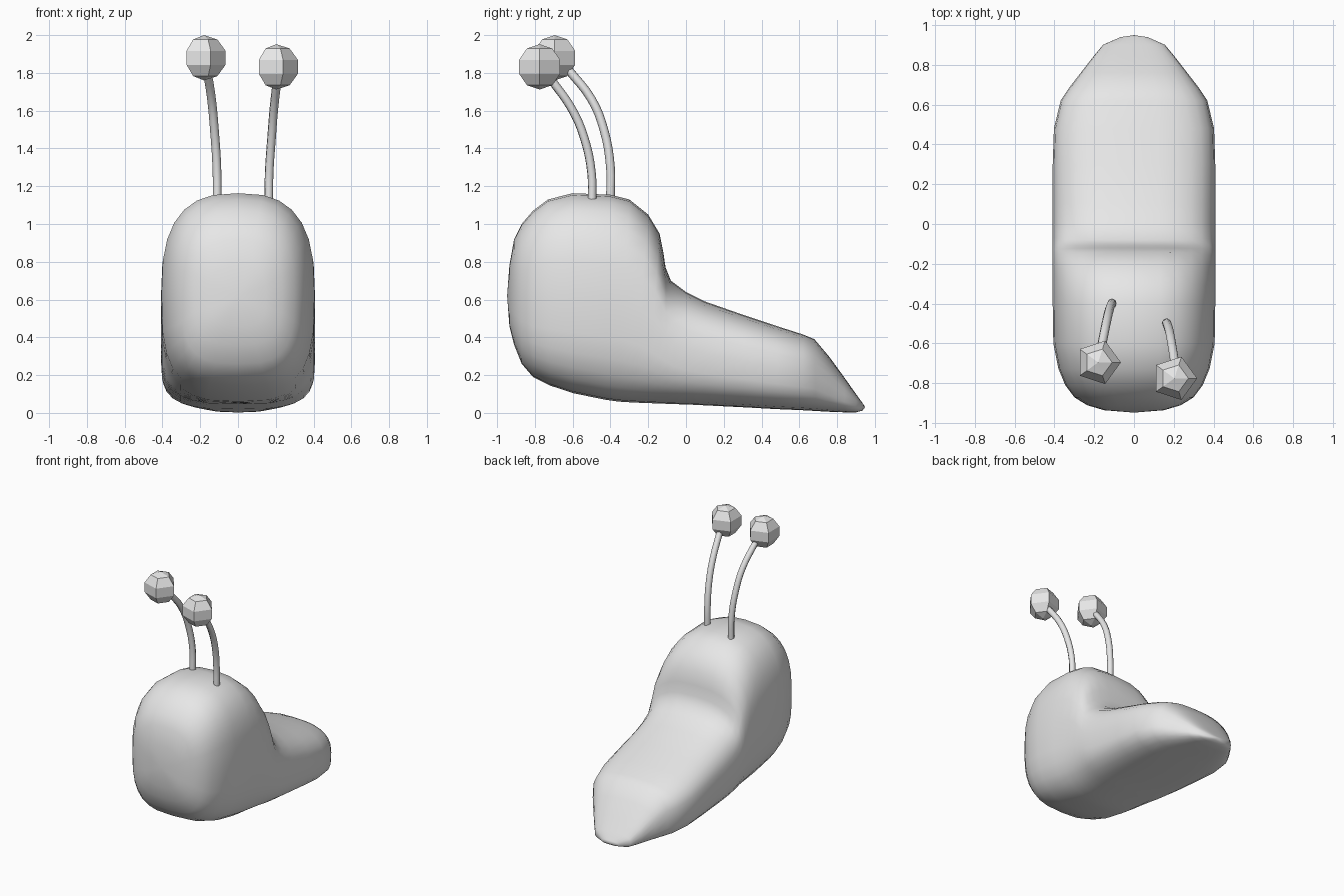
import bpy, bmesh, math

if "Cube" in bpy.data.objects:
    bpy.data.objects.remove(bpy.data.objects["Cube"])

grey = bpy.data.materials.new("plain grey")
grey.diffuse_color = (0.8, 0.8, 0.8, 1)
grey.use_nodes = True
grey.node_tree.nodes["Principled BSDF"].inputs["Base Color"].default_value = grey.diffuse_color

# Body stations from face to tail: top y, top z, bottom y, bottom z, half width
STATIONS = [
    (-.935, .78, -.935, .46, .15), (-.91, .92, -.91, .36, .235),
    (-.87, 1.0, -.87, .26, .30), (-.81, 1.07, -.81, .19, .345),
    (-.73, 1.13, -.72, .145, .38), (-.60, 1.163, -.60, .105, .405),
    (-.40, 1.155, -.43, .07, .408), (-.30, 1.13, -.36, .06, .408),
    (-.20, 1.05, -.28, .055, .408), (-.14, .95, -.21, .052, .408),
    (-.12, .85, -.15, .05, .408), (-.108, .77, -.10, .048, .408),
    (-.08, .70, -.05, .046, .408), (0, .64, 0, .045, .408),
    (.10, .59, .10, .04, .408), (.30, .52, .30, .03, .408),
    (.48, .46, .48, .02, .402), (.62, .415, .62, .014, .368),
    (.68, .39, .69, .01, .325), (.76, .295, .76, .006, .267),
    (.84, .185, .84, .003, .205), (.90, .10, .90, .003, .155),
    (.94, .045, .935, .012, .07),
]
SIDES = 28


def section(ty, tz, by, bz, w):
    """Rounded box ring, fuller at the bottom than at the top."""
    ring = []
    for i in range(SIDES):
        a = 2 * math.pi * i / SIDES
        c, s = math.cos(a), math.sin(a)
        n = 2.7 if s >= 0 else 3.2
        x = w * math.copysign(abs(c) ** (2 / n), c)
        t = 0.5 + 0.5 * math.copysign(abs(s) ** (2 / n), s)
        ring.append((x, by + (ty - by) * t, bz + (tz - bz) * t))
    return ring


def finish(obj, bm):
    bmesh.ops.recalc_face_normals(bm, faces=bm.faces)
    bm.to_mesh(obj.data)
    bm.free()
    obj.data.materials.append(grey)
    bpy.context.collection.objects.link(obj)


# Body: loft through the stations, closed with a point at the face and tail
bm = bmesh.new()
rings = [[bm.verts.new(p) for p in section(*s)] for s in STATIONS]
for a, b in zip(rings, rings[1:]):
    for i in range(SIDES):
        j = (i + 1) % SIDES
        bm.faces.new((a[i], a[j], b[j], b[i]))
for ring, tip in ((rings[0], (0, -.947, .62)), (rings[-1], (0, .948, .03))):
    v = bm.verts.new(tip)
    for i in range(SIDES):
        bm.faces.new((ring[i], ring[(i + 1) % SIDES], v))
for f in bm.faces:
    f.smooth = True
finish(bpy.data.objects.new("body", bpy.data.meshes.new("body")), bm)


def stalk(name, points):
    """Thin bent tube holding up an eye."""
    curve = bpy.data.curves.new(name, 'CURVE')
    curve.dimensions = '3D'
    curve.bevel_depth = 0.023
    curve.bevel_resolution = 2
    curve.resolution_u = 4
    curve.use_fill_caps = True
    spline = curve.splines.new('BEZIER')
    spline.bezier_points.add(len(points) - 1)
    for p, co in zip(spline.bezier_points, points):
        p.co = co
        p.handle_left_type = p.handle_right_type = 'AUTO'
    curve.materials.append(grey)
    bpy.context.collection.objects.link(bpy.data.objects.new(name, curve))


def eye(name, centre):
    """Five-sided low-poly ball."""
    bm = bmesh.new()
    bmesh.ops.create_uvsphere(bm, u_segments=5, v_segments=5, radius=0.12)
    # turn one corner to +x
    east = max((v for v in bm.verts), key=lambda v: v.co.x)
    turn = -math.atan2(east.co.y, east.co.x)
    c, s = math.cos(turn), math.sin(turn)
    for v in bm.verts:
        x, y, z = v.co
        v.co = (c * x - s * y + centre[0], s * x + c * y + centre[1], z + centre[2])
    finish(bpy.data.objects.new(name, bpy.data.meshes.new(name)), bm)


# Eye stalks and eyes, the left pair higher and further back
stalk("left_stalk", [(-.11, -.40, 1.13), (-.112, -.40, 1.30), (-.125, -.435, 1.50),
                     (-.14, -.50, 1.66), (-.165, -.625, 1.82)])
eye("left_eye", (-.18, -.695, 1.88))
stalk("right_stalk", [(.163, -.497, 1.12), (.165, -.50, 1.27), (.178, -.54, 1.46),
                      (.19, -.605, 1.61), (.207, -.71, 1.76)])
eye("right_eye", (.203, -.775, 1.832))
